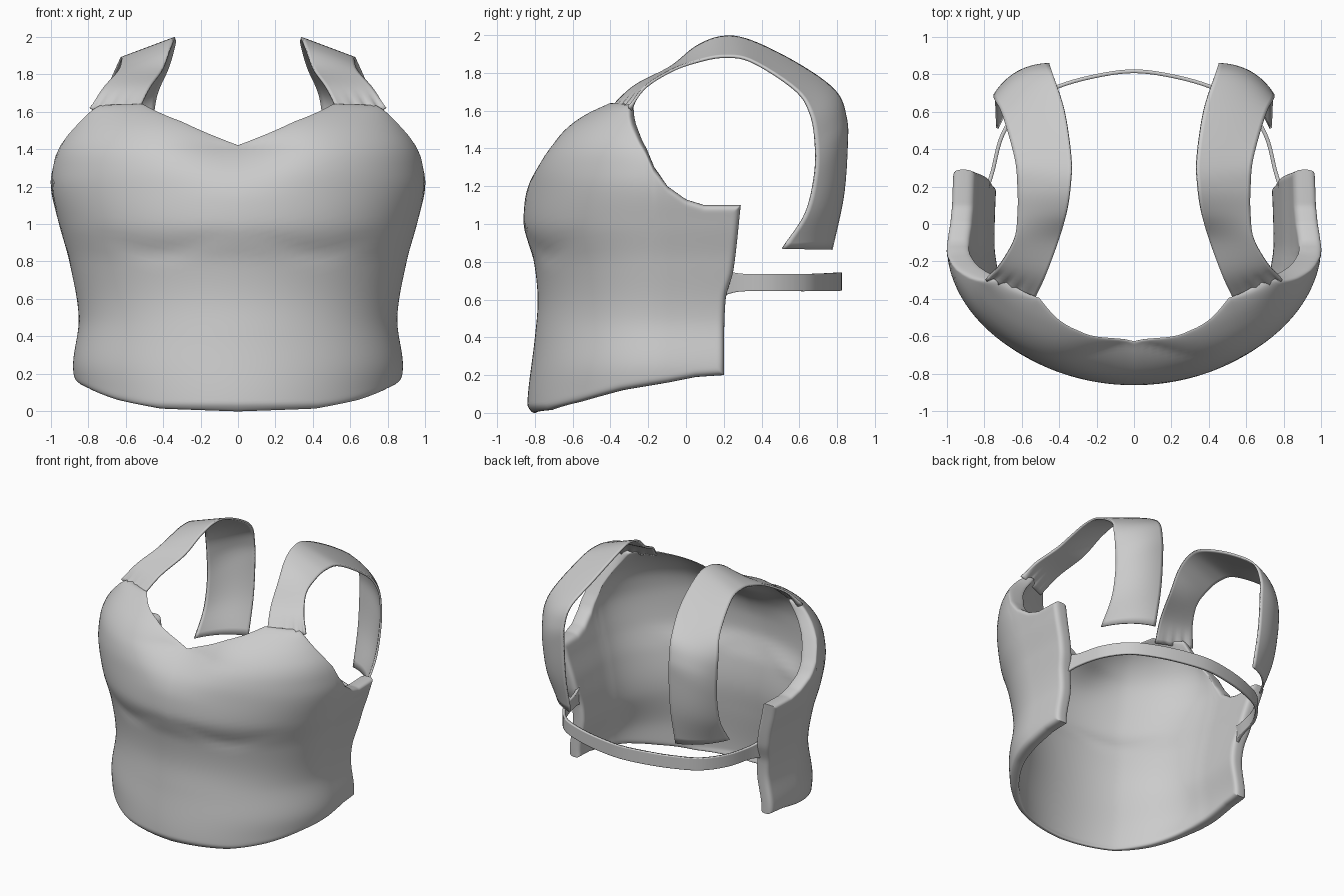
import bpy
import bmesh
import math
from mathutils import Vector

if "Cube" in bpy.data.objects:
    bpy.data.objects.remove(bpy.data.objects["Cube"])

# One plain grey for everything
grey = bpy.data.materials.new("plain grey")
grey.use_nodes = True
grey.diffuse_color = (0.6, 0.6, 0.6, 1)
grey.node_tree.nodes["Principled BSDF"].inputs["Base Color"].default_value = grey.diffuse_color


def smooth_table(table, t):
    """Smooth cubic interpolation of (key, value) pairs."""
    if t <= table[0][0]:
        return table[0][1]
    if t >= table[-1][0]:
        return table[-1][1]
    i = max(k for k in range(len(table) - 1) if table[k][0] <= t)
    (a, va), (b, vb) = table[i], table[i + 1]

    def slope(k):
        lo, hi = max(k - 1, 0), min(k + 1, len(table) - 1)
        return (table[hi][1] - table[lo][1]) / (table[hi][0] - table[lo][0])

    span = b - a
    f = (t - a) / span
    return (va * (1 + 2 * f) * (1 - f) ** 2 + slope(i) * span * f * (1 - f) ** 2
            + vb * f * f * (3 - 2 * f) + slope(i + 1) * span * f * f * (f - 1))


def linear_table(table, t):
    for (a, va), (b, vb) in zip(table, table[1:]):
        if t <= b:
            return va + (vb - va) * max(0, (t - a) / (b - a))
    return table[-1][1]


def clamp(value):
    return min(1, max(0, value))


def grid_object(name, rows):
    """Skin rows of points with quads, welding points that meet."""
    bm = bmesh.new()
    grid = [[bm.verts.new(p) for p in row] for row in rows]
    for low, high in zip(grid, grid[1:]):
        for c in range(len(low) - 1):
            bm.faces.new((low[c], low[c + 1], high[c + 1], high[c]))
    bmesh.ops.remove_doubles(bm, verts=bm.verts, dist=.0002)
    bmesh.ops.recalc_face_normals(bm, faces=bm.faces)
    mesh = bpy.data.meshes.new(name)
    bm.to_mesh(mesh)
    bm.free()
    mesh.materials.append(grey)
    obj = bpy.data.objects.new(name, mesh)
    bpy.context.collection.objects.link(obj)
    bpy.ops.object.select_all(action="DESELECT")
    bpy.context.view_layer.objects.active = obj
    obj.select_set(True)
    bpy.ops.object.shade_smooth_by_angle(angle=math.radians(60))
    return obj


# Body profiles by height: half width, front depth, section centre, back edge
half_width = [(0, .84), (.1, .86), (.25, .88), (.5, .85), (.8, .9), (1, .955), (1.2, 1),
              (1.33, .99), (1.42, .96), (1.5, .91), (1.58, .85), (1.65, .8)]
front_y = [(0, -.82), (.05, -.84), (.4, -.8), (.6, -.785), (.8, -.805), (.9, -.835),
           (1, -.86), (1.2, -.845), (1.3, -.83), (1.4, -.79), (1.5, -.71), (1.58, -.6),
           (1.65, -.46)]
centre_y = [(0, -.1), (1.25, -.1), (1.45, -.15), (1.65, -.2)]
back_y = [(.2, .2), (.6, .21), (.75, .25), (1.1, .29)]
# Upper and lower rims by angle round the body; past 90 is the flat side
top_rim = [(0, 1.42), (20, 1.545), (40, 1.64), (69, 1.635), (73, 1.6), (78.5, 1.5), (82.5, 1.4),
           (84.5, 1.3), (90, 1.2), (100, 1.13), (110, 1.1), (130, 1.1)]
bottom_rim = [(0, 0), (30, .015), (50, .06), (70, .12), (90, .16), (110, .19), (130, .2)]
padding = .12


def body_point(angle, v, inner):
    """Point on the outer or inner face of the padded shell."""
    turn = abs(angle)
    low, high = linear_table(bottom_rim, turn), linear_table(top_rim, turn)
    z = low + (high - low) * v
    width, mid = smooth_table(half_width, z), smooth_table(centre_y, z)
    phi = math.radians(min(turn, 90))
    x = width * math.sin(phi)
    y = mid + (smooth_table(front_y, z) - mid) * math.cos(phi)
    edge = min(z - low, high - z)
    if turn > 90:
        back = (turn - 90) / 40
        end = smooth_table(back_y, z)
        y = mid + (end - mid) * back
        x -= .01 * back * back
        edge = min(edge, end - y)
    # Hollow between the cups and a soft curved crease beneath each
    y += .14 * math.exp(-(x / .28) ** 2) * clamp((z - 1.12) / .3) ** 2
    under = .85 + .9 * (x - .42) ** 2
    y += .011 * math.exp(-((x - .42) / .22) ** 2 - ((z - under) / .045) ** 2)
    # Thick sides, thin neckline, every rim rounded over
    side = clamp((turn - 30) / 50)
    share = (.4 + .6 * side) * (1 - .6 * v ** 4 * (1 - side)) * (.82 + .18 * v)
    roundness = (1 - (1 - clamp(edge / .045)) ** 3) ** (1 / 3)
    inset = .5 * padding * share * (1 + roundness if inner else 1 - roundness)
    x -= inset * math.sin(phi)
    y += inset * math.cos(phi)
    return (math.copysign(x, angle), y, z)


columns, levels = 160, 64
angles = [130 * math.sin(math.pi / 2 * (2 * c / columns - 1)) for c in range(columns + 1)]
heights = [(1 - math.cos(math.pi * r / levels)) / 2 for r in range(levels + 1)]
shell_rows = [[body_point(a, v, False) for a in angles] for v in heights]
shell_rows += [[body_point(a, v, True) for a in angles] for v in reversed(heights)]
grid_object("bodice_shell", shell_rows)


def ribbon(name, edge_a, edge_b, thickness, mirror=False, pleats=0, bow=0):
    """Cloth band between two edge paths, gathered at its first end, bowed at its last."""
    steps, across = 60, 16
    rows = []
    for r in range(steps + 1):
        t = r / steps * (len(edge_a) - 1)
        a, b = [Vector([smooth_table([(i, p[k]) for i, p in enumerate(edge)], t)
                        for k in range(3)]) for edge in (edge_a, edge_b)]
        gather = pleats * max(0, 1 - t) ** 2
        swell = bow * clamp((t - 5) / 3)
        row = []
        for c in range(across + 1):
            f = c / across
            fold = gather * math.cos(c * math.pi / 2) * f
            out = swell * 4 * f * (1 - f)
            row.append(a.lerp(b, f) + Vector((out * .5, out * .87 - fold, fold)))
        rows.append(row)
    if mirror:
        rows = [[Vector((-p.x, p.y, p.z)) for p in reversed(row)] for row in rows]
    solid = grid_object(name, rows).modifiers.new("cloth thickness", "SOLIDIFY")
    solid.thickness = thickness
    solid.offset = 0


# Shoulder straps rise from the bust, cross the shoulder and hang behind
strap_inner = [(.53, -.4, 1.61), (.47, -.27, 1.73), (.4, -.08, 1.83), (.36, .06, 1.94),
               (.34, .2, 1.99), (.335, .35, 1.965), (.37, .6, 1.84), (.43, .79, 1.7),
               (.45, .845, 1.56), (.45, .85, 1.42), (.45, .83, 1.15), (.45, .77, .865)]
strap_outer = [(.79, -.29, 1.61), (.72, -.22, 1.72), (.64, -.08, 1.81), (.62, .06, 1.86),
               (.62, .2, 1.885), (.635, .35, 1.86), (.7, .58, 1.71), (.74, .66, 1.58),
               (.745, .685, 1.42), (.74, .68, 1.25), (.735, .63, 1.05), (.73, .51, .87)]
for side in ("left", "right"):
    ribbon(side + "_shoulder_strap", strap_inner, strap_outer, .014,
           mirror=side == "right", pleats=.012, bow=.045)

# Narrow band round the back, flared where it joins the side panels
half_band = [(.79, .17, .69, .08), (.755, .28, .69, .048), (.7, .48, .69, .046),
             (.58, .645, .69, .046), (.4, .735, .692, .047), (.2, .79, .694, .048)]
path = half_band + [(0, .815, .695, .048)] + [(-x, *rest) for x, *rest in reversed(half_band)]
ribbon("back_band", [(x, y, z + h) for x, y, z, h in path],
       [(x, y, z - h) for x, y, z, h in path], .02)
